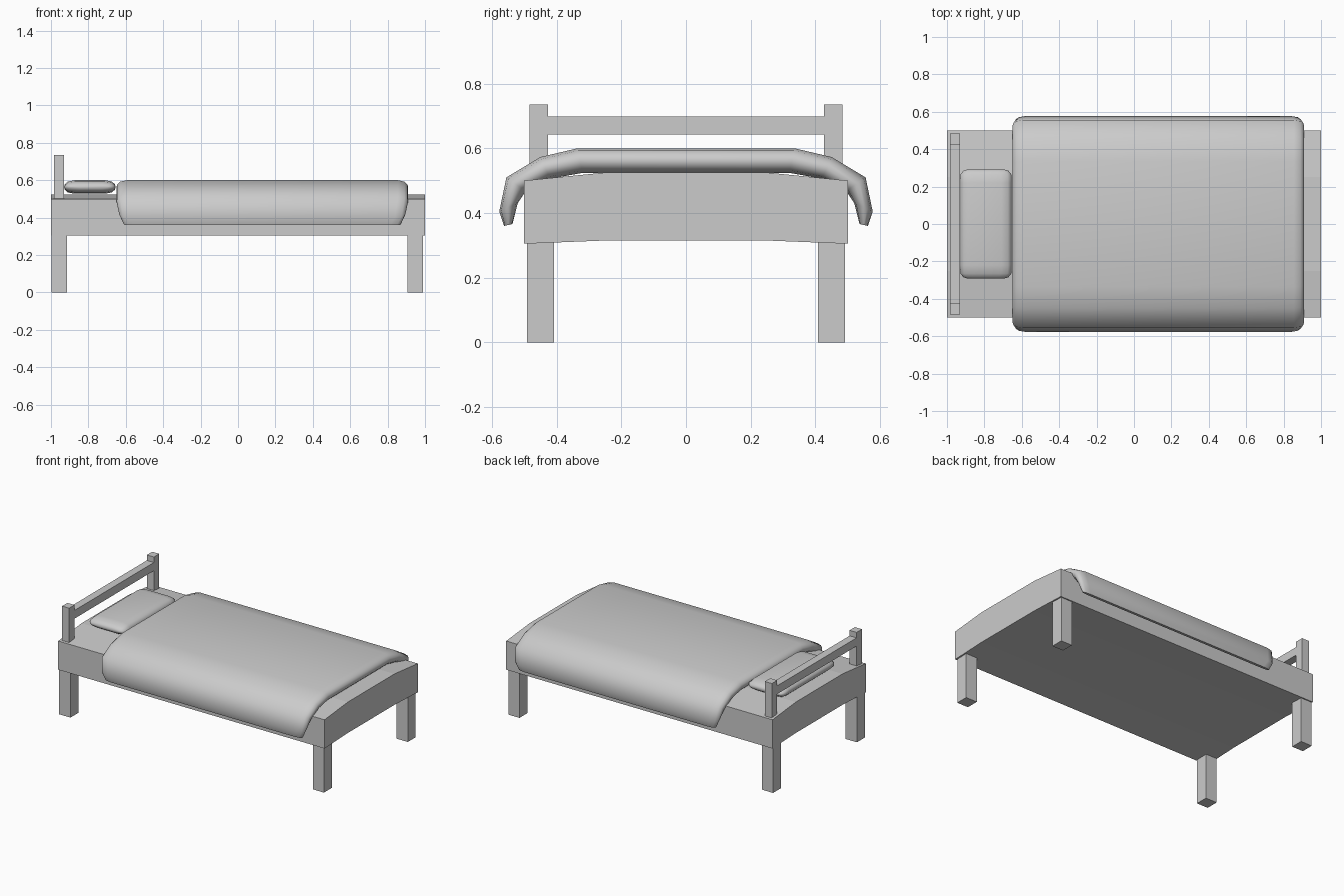
import bpy, bmesh
from mathutils import Vector

if "Cube" in bpy.data.objects:
    bpy.data.objects.remove(bpy.data.objects["Cube"])


def finish(bm, name, smooth=None):
    bmesh.ops.recalc_face_normals(bm, faces=bm.faces)
    mesh = bpy.data.meshes.new(name)
    bm.to_mesh(mesh)
    bm.free()
    ob = bpy.data.objects.new(name, mesh)
    bpy.context.collection.objects.link(ob)
    if smooth is not None:
        bpy.ops.object.select_all(action='DESELECT')
        bpy.context.view_layer.objects.active = ob
        ob.select_set(True)
        bpy.ops.object.shade_smooth_by_angle(angle=smooth)
    return ob


def skin(bm, rings):
    """Join closed rings of points and cap both ends."""
    loops = [[bm.verts.new(p) for p in r] for r in rings]
    n = len(loops[0])
    for a, b in zip(loops, loops[1:]):
        for i in range(n):
            bm.faces.new((a[i], a[(i + 1) % n], b[(i + 1) % n], b[i]))
    bm.faces.new(loops[0])
    bm.faces.new(loops[-1])


def box(name, x0, x1, y0, y1, z0, z1):
    bm = bmesh.new()
    skin(bm, [[(x, y0, z0), (x, y1, z0), (x, y1, z1), (x, y0, z1)] for x in (x0, x1)])
    return finish(bm, name)


def cushion(name, cx, half):
    """Padded sheet: stations are (outer yz, inner yz, half length in x), mirrored in y."""
    def mirror(s):
        (oy, oz), (iy, iz), h = s
        return ((-oy, oz), (-iy, iz), h)
    stations = [mirror(s) for s in reversed(half)] + half
    rings = []
    for o, i, h in stations:
        o, i = Vector((0, *o)), Vector((0, *i))
        mid, d = (o + i) / 2, (o - i) / 2
        right = [(h - .055, 1), (h - .02, .8), (h - .004, .4), (h, 0),
                 (h - .004, -.4), (h - .02, -.8), (h - .055, -1)]
        outline = right + [(-x, t) for x, t in reversed(right)]
        rings.append([mid + d * t + Vector((cx + x, 0, 0)) for x, t in outline])
    bm = bmesh.new()
    skin(bm, rings)
    return finish(bm, name, 1.0)


# Bed frame with gently crowned top and bottom
profile = [(-.5, .305), (-.25, .315), (.25, .315), (.5, .305),
           (.5, .5), (.25, .525), (-.25, .525), (-.5, .5)]
bm = bmesh.new()
skin(bm, [[(x, y, z) for y, z in profile] for x in (-1, 1)])
finish(bm, "bed_frame")

# Legs and headboard posts on both sides
for s, side in ((-1, "front"), (1, "back")):
    y0, y1 = sorted((s * .408, s * .492))
    box(f"{side}_head_leg", -.998, -.914, y0, y1, 0, .311)
    box(f"{side}_foot_leg", .906, .99, y0, y1, 0, .311)
    y0, y1 = sorted((s * .426, s * .483))
    box(f"{side}_headboard_post", -.983, -.93, y0, y1, .49, .735)

# Headboard rail
box("headboard_rail", -.983, -.93, -.426, .426, .642, .698)

# Draped blanket
cushion("blanket", .13, [
    ((.335, .60), (.32, .524), .78),
    ((.45, .573), (.42, .506), .78),
    ((.555, .51), (.495, .468), .78),
    ((.577, .405), (.52, .43), .765),
    ((.562, .36), (.536, .366), .74)])

# Pillow
cushion("pillow", -.792, [
    ((.22, .60), (.22, .528), .138),
    ((.265, .592), (.265, .535), .136),
    ((.285, .58), (.285, .548), .12),
    ((.291, .57), (.291, .558), .10)])
